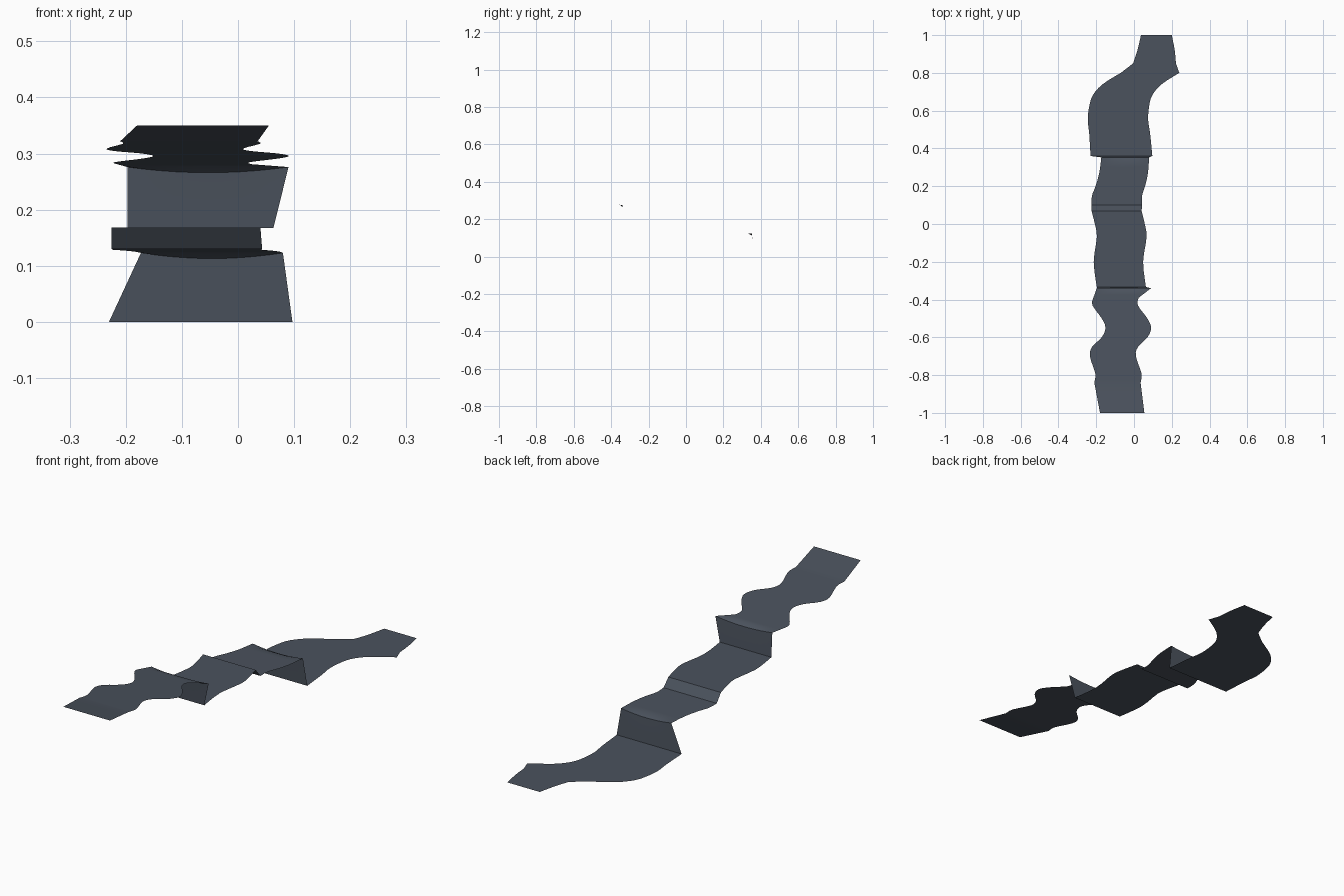
import bpy, bmesh

if "Cube" in bpy.data.objects:
    bpy.data.objects.remove(bpy.data.objects["Cube"])

COLS = 10
STEPS = 3

# Stretches of the stream, front to back, each starting where the last ended:
# (end height, end width, [(y, centre x), ...])
START = (.35, .235, (-1, -.0625))
reaches = [
    # upper run-in
    (.322, .245, [(-.84, -.0875)]),
    # winding upper reach
    (.281, .24, [(-.79, -.083), (-.70, -.112), (-.65, -.10), (-.60, -.05), (-.55, -.03),
                 (-.50, -.05), (-.43, -.10), (-.39, -.095)]),
    # flared lip and first waterfall
    (.276, .287, [(-.34, -.0535)]),
    (.167, .26, [(-.333, -.067)]),
    # middle reach and small rapid
    (.168, .265, [(-.20, -.0825), (-.07, -.065), (0, -.075), (.07, -.0925)]),
    (.13, .268, [(.10, -.091)]),
    # lower reach and second waterfall
    (.123, .253, [(.15, -.09), (.20, -.0725), (.27, -.055), (.353, -.0465)]),
    (0, .327, [(.36, -.0665)]),
    # ground level bend
    (0, .31, [(.48, -.076), (.55, -.085), (.62, -.079), (.68, -.0615), (.74, -.01), (.80, .085)]),
    # outlet
    (0, .227, [(.85, .1085)]),
    (0, .163, [(.92, .117), (1, .1185)]),
]
LIPS = (-.34, .353)


def smooth_path(pts):
    """Catmull-Rom through the control points, ends left free."""
    p = [pts[0]] + pts + [pts[-1]]
    out = []
    for i in range(1, len(p) - 2):
        for s in range(STEPS):
            t = s / STEPS
            out.append(tuple(
                .5 * (2 * b + (c - a) * t + (2 * a - 5 * b + 4 * c - d) * t * t
                      + (3 * b - a - 3 * c + d) * t ** 3)
                for a, b, c, d in zip(*p[i - 1:i + 3])))
    return out + [pts[-1]]


# Rows across the stream: height and width vary evenly along each stretch
z0, w0, last = START
rows = [(last[0], last[1], w0, z0)]
for z1, w1, pts in reaches:
    y0, y1 = last[0], pts[-1][0]
    for y, x in smooth_path([last] + pts)[1:]:
        t = (y - y0) / (y1 - y0)
        rows.append((y, x, w0 + (w1 - w0) * t, z0 + (z1 - z0) * t))
    z0, w0, last = z1, w1, pts[-1]

# Stream sheet: one strip of quads, dipping at the waterfall lips
bm = bmesh.new()
grid = []
for y, x, width, z in rows:
    sag = .01 if any(abs(y - lip) < .001 for lip in LIPS) else 0
    line = []
    for c in range(COLS + 1):
        u = c / COLS
        line.append(bm.verts.new((x + width * (u - .5), y, z - sag * 4 * u * (1 - u))))
    grid.append(line)
for a, b in zip(grid, grid[1:]):
    for c in range(COLS):
        bm.faces.new((a[c], a[c + 1], b[c + 1], b[c]))
mesh = bpy.data.meshes.new("stream")
bm.to_mesh(mesh)
bm.free()
stream = bpy.data.objects.new("stream", mesh)
bpy.context.collection.objects.link(stream)

mat = bpy.data.materials.new("dark_water")
mat.diffuse_color = (.07, .085, .11, 1)
mat.use_nodes = True
mat.node_tree.nodes["Principled BSDF"].inputs["Base Color"].default_value = mat.diffuse_color
mesh.materials.append(mat)

bpy.context.view_layer.objects.active = stream
stream.select_set(True)
bpy.ops.object.shade_smooth_by_angle(angle=.6)
